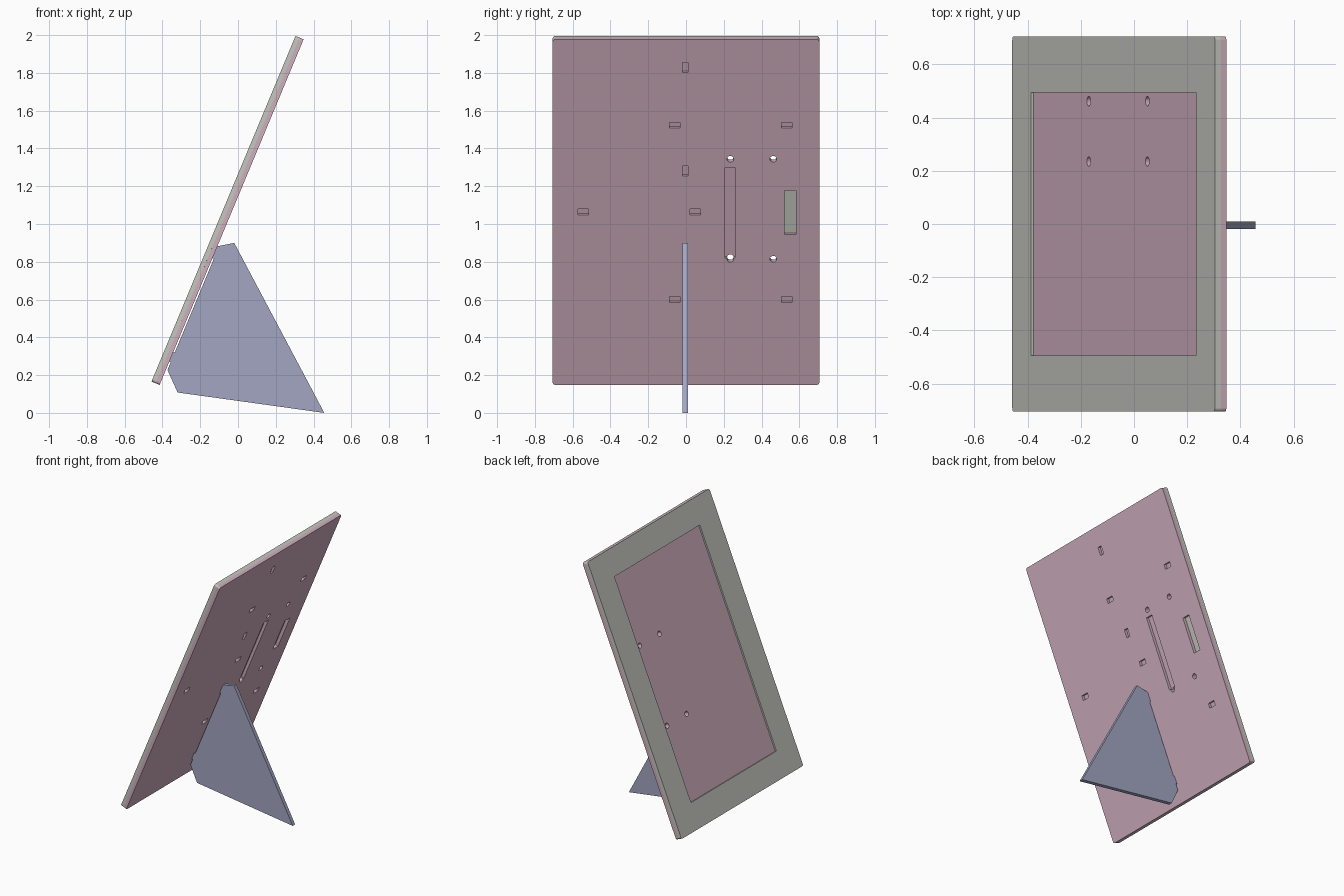
import bpy, bmesh, math
from mathutils import Matrix, Vector

if "Cube" in bpy.data.objects:
    bpy.data.objects.remove(bpy.data.objects["Cube"])

TILT = math.atan2(5, 12)
C, S = math.cos(TILT), math.sin(TILT)
BX, BZ = -0.415, 0.148            # lower back edge of the tilted panel
L, HALF_W = 1.982, 0.706          # panel length and half width
BACK_T, FRONT_T, LIP = 0.0225, 0.0241, 0.011
PANEL = Matrix.Translation((BX, 0, BZ)) @ Matrix.Rotation(TILT, 4, 'Y')


def material(name, rgb):
    m = bpy.data.materials.new(name)
    m.diffuse_color = (*rgb, 1)
    m.use_nodes = True
    m.node_tree.nodes["Principled BSDF"].inputs["Base Color"].default_value = m.diffuse_color
    return m


def finish(bm, name, mat=None, matrix=Matrix()):
    bmesh.ops.recalc_face_normals(bm, faces=bm.faces)
    me = bpy.data.meshes.new(name)
    bm.to_mesh(me)
    bm.free()
    ob = bpy.data.objects.new(name, me)
    ob.matrix_world = matrix
    bpy.context.collection.objects.link(ob)
    if mat:
        me.materials.append(mat)
    return ob


def add_box(bm, lo, hi):
    lo, hi = Vector(lo), Vector(hi)
    m = Matrix.Translation((lo + hi) / 2) @ Matrix.Diagonal((*(hi - lo), 1))
    bmesh.ops.create_cube(bm, size=1, matrix=m)


def board(name, mat, lo, hi, radius=0):
    """Flat board in panel space, optionally with rounded corners."""
    bm = bmesh.new()
    add_box(bm, lo, hi)
    if radius:
        edges = [e for e in bm.edges
                 if abs(e.verts[0].co.x - e.verts[1].co.x) > 1e-4]
        bmesh.ops.bevel(bm, geom=edges, offset=radius, segments=4,
                        profile=0.5, affect='EDGES')
    return finish(bm, name, mat, PANEL)


def cut(ob, cutter):
    cutter.hide_render = True
    mod = ob.modifiers.new("cut", 'BOOLEAN')
    mod.operation = 'DIFFERENCE'
    mod.solver = 'EXACT'
    mod.object = cutter
    bpy.context.view_layer.objects.active = ob
    bpy.ops.object.modifier_apply(modifier=mod.name)


def to_s(z):
    """World height on the back face -> distance along the panel."""
    return (z - BZ) / C


grey = material("frame_grey", (0.56, 0.57, 0.52))
pink = material("board_pink", (0.62, 0.42, 0.51))
blue = material("stand_blue", (0.36, 0.38, 0.54))

# Panel layers
T = BACK_T + FRONT_T
back = board("back_board", pink, (-BACK_T, -HALF_W, 0), (0, HALF_W, L), 0.014)
frame = board("front_frame", grey, (-T, -HALF_W, 0), (-BACK_T, HALF_W, L), 0.014)
inset = board("inset_board", pink, (LIP - T, -0.495, 0.183), (-BACK_T, 0.495, L - 0.183))

# Window in the frame
bm = bmesh.new()
add_box(bm, (-0.1, -0.495, 0.183), (0.1, 0.495, L - 0.183))
cut(frame, finish(bm, "window_cutter", None, PANEL))

# Slots in the back: (y centre, z centre, width, height, depth)
slots = [(y, z, 0.056, 0.031, 0.0205) for y, z in
         [(-0.06, 1.523), (0.534, 1.523), (-0.544, 1.064),
          (0.049, 1.064), (-0.06, 0.6), (0.534, 0.6)]]
slots += [(-0.004, z, 0.031, 0.054, 0.0205) for z in (1.828, 1.28, 0.845, 0.297)]
slots += [(0.233, 1.06, 0.054, 0.48, 0.0205), (0.552, 1.061, 0.06, 0.233, 0.03)]
bm = bmesh.new()
for y, z, w, h, d in slots:
    add_box(bm, (-d, y - w / 2, to_s(z - h / 2)), (0.02, y + w / 2, to_s(z + h / 2)))
cut(back, finish(bm, "slot_cutter", None, PANEL))

# Four round holes through both boards
bm = bmesh.new()
for y in (0.235, 0.462):
    for s in (0.722, 1.295):
        bmesh.ops.create_cone(bm, cap_ends=True, segments=24, radius1=0.018,
                              radius2=0.018, depth=0.2,
                              matrix=Matrix.Translation((0, y, s)) @ Matrix.Rotation(math.pi / 2, 4, 'Y'))
holes = finish(bm, "hole_cutter", None, PANEL)
cut(back, holes)
cut(inset, holes)


# Stand with two tabs that plug into the back slots
def on_panel(s, d):
    return (BX + S * s + C * d, BZ + C * s - S * d)


gap, tab = 0.008, -0.018
profile = [(0.457, 0.0), (-0.02, 0.9), on_panel(0.783, tab), on_panel(0.727, tab),
           on_panel(0.727, gap), on_panel(0.19, gap), on_panel(0.19, tab),
           on_panel(0.135, tab), on_panel(0.135, gap), on_panel(0.089, gap),
           (-0.32, 0.108)]
bm = bmesh.new()
face = bm.faces.new([bm.verts.new((x, -0.018, z)) for x, z in profile])
ext = bmesh.ops.extrude_face_region(bm, geom=[face])
bmesh.ops.translate(bm, vec=(0, 0.028, 0),
                    verts=[v for v in ext["geom"] if isinstance(v, bmesh.types.BMVert)])
finish(bm, "rear_stand", blue)

# Remove helpers
for ob in [o for o in bpy.data.objects if o.name.endswith("_cutter")]:
    bpy.data.objects.remove(ob)
